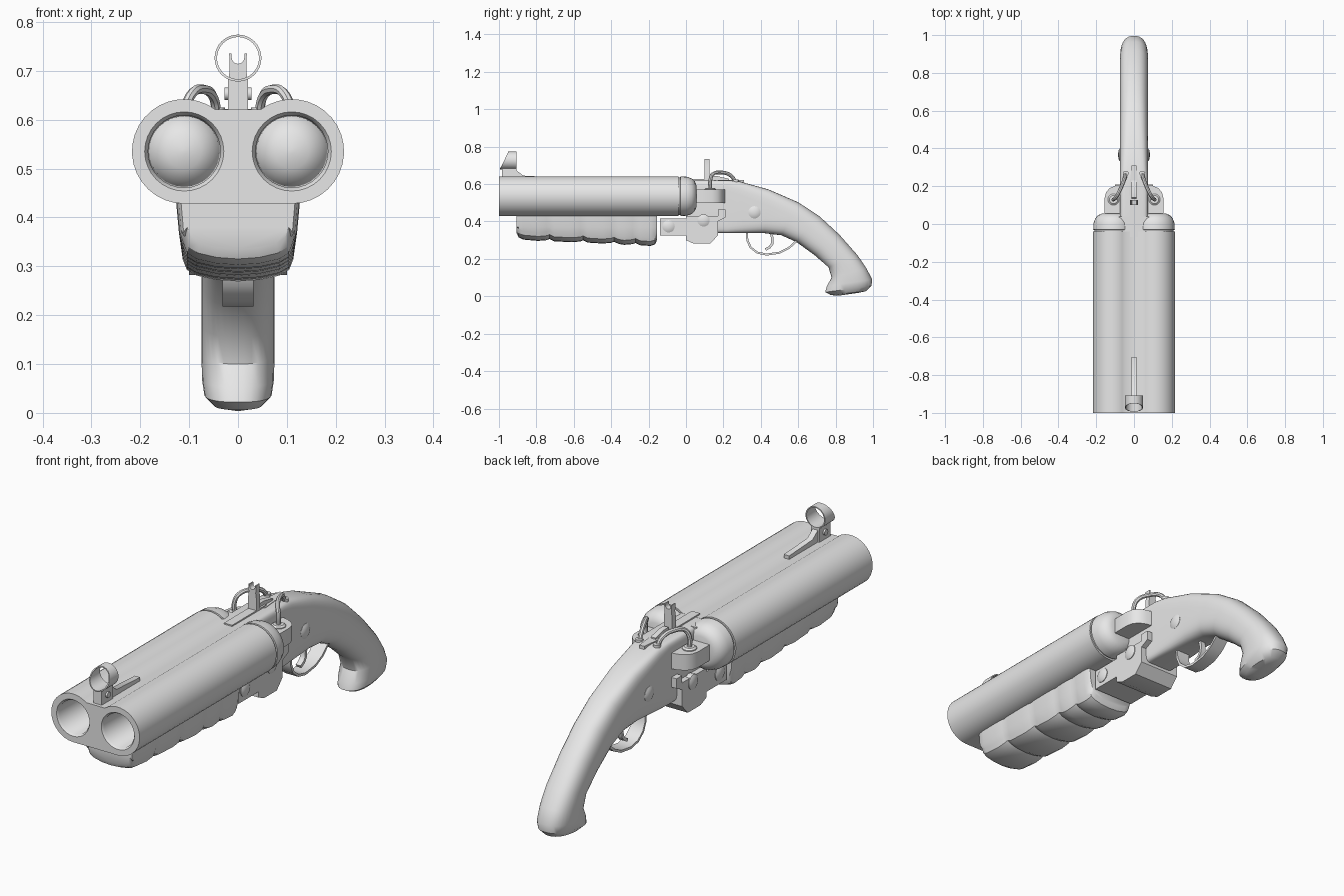
import bpy, bmesh, math
from math import sin, cos, pi, radians

if "Cube" in bpy.data.objects:
    bpy.data.objects.remove(bpy.data.objects["Cube"])

metal = bpy.data.materials.new("plain_grey")
metal.diffuse_color = (0.8, 0.8, 0.8, 1)
metal.use_nodes = True
metal.node_tree.nodes["Principled BSDF"].inputs["Base Color"].default_value = metal.diffuse_color


def finish(name, bm):
    bmesh.ops.recalc_face_normals(bm, faces=bm.faces)
    me = bpy.data.meshes.new(name)
    bm.to_mesh(me)
    bm.free()
    me.materials.append(metal)
    ob = bpy.data.objects.new(name, me)
    bpy.context.collection.objects.link(ob)
    return ob


def loft(name, rings, wrap=False):
    """Skin a list of equal-length closed rings; cap the ends or wrap around."""
    bm = bmesh.new()
    vs = [[bm.verts.new(p) for p in r] for r in rings]
    n = len(vs[0])
    pairs = list(zip(vs, vs[1:])) + ([(vs[-1], vs[0])] if wrap else [])
    for a, b in pairs:
        for i in range(n):
            j = (i + 1) % n
            bm.faces.new((a[i], a[j], b[j], b[i]))
    if not wrap:
        bm.faces.new(vs[0])
        bm.faces.new(vs[-1])
    return finish(name, bm)


def extrude(name, pts, axis, a, b):
    """Extrude a 2D outline along x (y,z), y (x,z) or z (x,y)."""
    place = {'x': lambda p, d: (d, p[0], p[1]),
             'y': lambda p, d: (p[0], d, p[1]),
             'z': lambda p, d: (p[0], p[1], d)}[axis]
    return loft(name, [[place(p, d) for p in pts] for d in (a, b)])


def box(name, x0, x1, y0, y1, z0, z1):
    return extrude(name, [(x0, y0), (x1, y0), (x1, y1), (x0, y1)], 'z', z0, z1)


def lathe(name, profile, centre, axis='y', n=32):
    """Revolve (radius, distance) pairs around a line parallel to an axis."""
    cx, cy, cz = centre
    rings = []
    for r, d in profile:
        ring = []
        for i in range(n):
            u, v = r * cos(2 * pi * i / n), r * sin(2 * pi * i / n)
            ring.append({'x': (cx + d, cy + u, cz + v),
                         'y': (cx + u, cy + d, cz + v),
                         'z': (cx + u, cy + v, cz + d)}[axis])
        rings.append(ring)
    return loft(name, rings)


def strip(name, path, thick, half_width):
    """Bent flat bar following a (y, z) path."""
    left, right = [], []
    for i, (y, z) in enumerate(path):
        p, q = path[max(i - 1, 0)], path[min(i + 1, len(path) - 1)]
        dy, dz = q[0] - p[0], q[1] - p[1]
        k = thick / 2 / math.hypot(dy, dz)
        left.append((y - dz * k, z + dy * k))
        right.append((y + dz * k, z - dy * k))
    rings = []
    for (a, b), (c, d) in zip(left, right):
        w = half_width
        rings.append([(-w, a, b), (w, a, b), (w, c, d), (-w, c, d)])
    return loft(name, rings)


def cable(name, pts, radius):
    cu = bpy.data.curves.new(name, 'CURVE')
    cu.dimensions = '3D'
    cu.bevel_depth, cu.bevel_resolution, cu.resolution_u = radius, 2, 6
    cu.use_fill_caps = True
    sp = cu.splines.new('BEZIER')
    sp.bezier_points.add(len(pts) - 1)
    for bp, p in zip(sp.bezier_points, pts):
        bp.co = p
        bp.handle_left_type = bp.handle_right_type = 'AUTO'
    tmp = bpy.data.objects.new(name + "_path", cu)
    bpy.context.collection.objects.link(tmp)
    bpy.context.view_layer.update()
    me = bpy.data.meshes.new_from_object(tmp.evaluated_get(bpy.context.evaluated_depsgraph_get()))
    bpy.data.objects.remove(tmp)
    me.materials.clear()
    me.materials.append(metal)
    bpy.context.collection.objects.link(bpy.data.objects.new(name, me))


# Twin barrel body: two lobes, raised flat web on top, flat underside
CX, CZ, R = 0.11, 0.535, 0.107
arc = [radians(127 - 217 * i / 20) for i in range(21)]
right_side = [(CX + R * cos(a), CZ + R * sin(a)) for a in arc]
outline = right_side + [(-x, z) for x, z in reversed(right_side)]
barrels = extrude("barrels", outline, 'y', -1.0, -0.04)

# Chamfered bores with a domed bottom
cutters = []
for s in (-1, 1):
    c = lathe("bore_cutter", [(0.081, -1.02), (0.081, -1.0), (0.074, -0.99), (0.072, -0.12),
                              (0.06, -0.14), (0.035, -0.155), (0.005, -0.16)], (s * CX, 0, CZ))
    c.hide_render = True
    m = barrels.modifiers.new("bore", 'BOOLEAN')
    m.operation, m.object, m.solver = 'DIFFERENCE', c, 'EXACT'
    cutters.append(c)
bpy.context.view_layer.update()
barrels.data = bpy.data.meshes.new_from_object(
    barrels.evaluated_get(bpy.context.evaluated_depsgraph_get()))
barrels.modifiers.clear()
for c in cutters:
    bpy.data.objects.remove(c)

# Rounded breech ends and the web between them
for s in (-1, 1):
    lathe("breech_end", [(0.1, -0.045), (0.1, -0.031), (0.106, -0.03), (0.104, 0.005), (0.095, 0.03),
                         (0.08, 0.047), (0.06, 0.055)], (s * CX, 0, CZ))
box("breech_web", -0.08, 0.08, -0.045, 0.04, 0.44, 0.62)

# Ribbed fore grip under the barrels: (y, bottom z, width scale)
fore = [(-0.905, 0.335, 0.92), (-0.895, 0.315, 0.96), (-0.87, 0.303, 0.99)]
grooves = [-0.73, -0.55, -0.385, -0.27]
for i, g in enumerate(grooves):
    low = 0.298 - 0.007 * i
    fore += [(g - 0.06, low - 0.002, 1), (g - 0.015, low + 0.002, 0.99),
             (g, low + 0.008, 0.965), (g + 0.025, low - 0.004, 0.99)]
fore += [(-0.19, 0.269, 1), (-0.165, 0.278, 0.98), (-0.155, 0.30, 0.94)]
rings = []
for y, b, k in fore:
    half = [(0.127, 0.435), (0.121, 0.37), (0.113, b + 0.045), (0.105, b + 0.024),
            (0.085, b + 0.012), (0.045, b + 0.003)]
    half = [(x * k, z) for x, z in half]
    rings.append([(x, y, z) for x, z in half] + [(0, y, b)]
                 + [(-x, y, z) for x, z in reversed(half)])
loft("fore_grip", rings)

# Receiver flowing into the curved handle: top y,z / bottom y,z / half width / squareness
sections = [(0.0, 0.62, 0.0, 0.34, 0.075, 9), (0.22, 0.62, 0.22, 0.337, 0.075, 9),
            (0.28, 0.616, 0.32, 0.337, 0.075, 6), (0.44, 0.572, 0.42, 0.337, 0.075, 4),
            (0.60, 0.503, 0.51, 0.326, 0.075, 3), (0.714, 0.428, 0.59, 0.29, 0.075, 2.6),
            (0.82, 0.33, 0.687, 0.22, 0.075, 2.5), (0.917, 0.22, 0.762, 0.155, 0.075, 2.5),
            (0.965, 0.15, 0.778, 0.10, 0.075, 2.5), (0.996, 0.09, 0.752, 0.053, 0.074, 2.5),
            (0.992, 0.055, 0.744, 0.022, 0.069, 2.5), (0.965, 0.028, 0.775, 0.006, 0.05, 2.3),
            (0.92, 0.018, 0.82, 0.004, 0.02, 2)]
rings = []
for ty, tz, by, bz, w, e in sections:
    ring = []
    for i in range(32):
        a = 2 * pi * (i + 0.5) / 32
        u = math.copysign(abs(cos(a)) ** (2 / e), cos(a))
        t = math.copysign(abs(sin(a)) ** (2 / e), sin(a))
        ring.append((w * u, (ty + by) / 2 + t * (ty - by) / 2, (tz + bz) / 2 + t * (tz - bz) / 2))
    rings.append(ring)
loft("receiver_and_handle", rings)

# Hinge block below the breech
extrude("hinge_block", [(-0.14, 0.415), (-0.14, 0.325), (0.0, 0.325), (0.0, 0.30), (0.04, 0.282),
                        (0.13, 0.282), (0.17, 0.325), (0.17, 0.40), (0.21, 0.42), (0.21, 0.463),
                        (0.17, 0.463), (0.17, 0.43), (0.0, 0.43), (0.0, 0.415)], 'x', -0.1, 0.1)

for s in (-1, 1):
    # Domed pins on the sides
    for y, z, x in ((-0.093, 0.374, 0.1), (0.094, 0.406, 0.1), (0.366, 0.449, 0.073)):
        lathe("side_pin", [(0.033, -0.02 * s), (0.033, 0.003 * s), (0.024, 0.008 * s),
                           (0.008, 0.011 * s)], (s * x, y, z), 'x', 20)
    # Side lugs with sockets and cables
    lug = [(0.06, 0.04), (0.15, 0.04), (0.155, 0.06), (0.155, 0.14), (0.147, 0.17),
           (0.128, 0.19), (0.1, 0.203), (0.06, 0.21)]
    extrude("side_lug", [(s * x, y) for x, y in lug], 'z', 0.5, 0.57)
    lathe("cable_socket", [(0.03, 0.56), (0.03, 0.574), (0.022, 0.58)], (s * 0.108, 0.13, 0), 'z', 20)
    cable("cable", [(s * 0.108, 0.13, 0.57), (s * 0.108, 0.13, 0.62), (s * 0.095, 0.142, 0.652),
                    (s * 0.072, 0.185, 0.662), (s * 0.05, 0.24, 0.645), (s * 0.043, 0.268, 0.605)], 0.01)
    lathe("cable_collar", [(0.016, 0.6), (0.016, 0.625)], (s * 0.043, 0.266, 0), 'z', 14)

# Trigger and guard
strip("trigger_guard", [(0.325, 0.345), (0.328, 0.30), (0.345, 0.262), (0.38, 0.234), (0.43, 0.223),
                        (0.50, 0.233), (0.55, 0.258), (0.60, 0.305)], 0.011, 0.032)
strip("trigger", [(0.452, 0.35), (0.462, 0.31), (0.46, 0.28), (0.447, 0.262), (0.425, 0.25)], 0.014, 0.012)

# Top strip and release lever
box("top_strip", -0.02, 0.02, -0.07, 0.17, 0.6, 0.626)
extrude("release_lever", [(-0.028, 0.15), (0.028, 0.15), (0.022, 0.22), (0.012, 0.31),
                          (-0.012, 0.31), (-0.022, 0.22)], 'z', 0.59, 0.622)
extrude("lever_thumb_piece", [(0.13, 0.61), (0.14, 0.642), (0.17, 0.642), (0.23, 0.628),
                              (0.23, 0.61)], 'x', -0.012, 0.012)

# Notched rear sight
notch = [(0.013 * cos(radians(a)), 0.727 + 0.013 * sin(radians(a))) for a in range(0, -181, -30)]
extrude("rear_sight", [(-0.02, 0.61), (0.02, 0.61), (0.02, 0.68), (0.017, 0.70), (0.018, 0.735)]
        + [(0.013, 0.735)] + notch + [(-0.013, 0.735), (-0.018, 0.735), (-0.017, 0.70), (-0.02, 0.68)],
        'y', 0.1, 0.126)

# Front sight: post, ramp, cross screw and hooded ring with slanted front
box("front_sight_post", -0.02, 0.02, -0.985, -0.907, 0.61, 0.682)
extrude("front_sight_ramp", [(-0.92, 0.61), (-0.92, 0.675), (-0.905, 0.672), (-0.87, 0.645),
                             (-0.705, 0.636), (-0.705, 0.61)], 'x', -0.013, 0.013)
lathe("front_sight_screw", [(0.013, -0.028), (0.013, 0.028)], (0, -0.945, 0.653), 'x', 16)
rings = []
for i in range(32):
    a = 2 * pi * i / 32
    front = -0.972 + 0.022 * sin(a)
    rings.append([(r * cos(a), y, 0.726 + r * sin(a))
                  for r, y in ((0.048, front), (0.048, -0.907), (0.043, -0.907), (0.043, front))])
loft("front_sight_ring", rings, wrap=True)

# Smooth shading with crisp edges
bpy.ops.object.select_all(action='SELECT')
bpy.context.view_layer.objects.active = barrels
bpy.ops.object.shade_smooth_by_angle(angle=radians(35))
